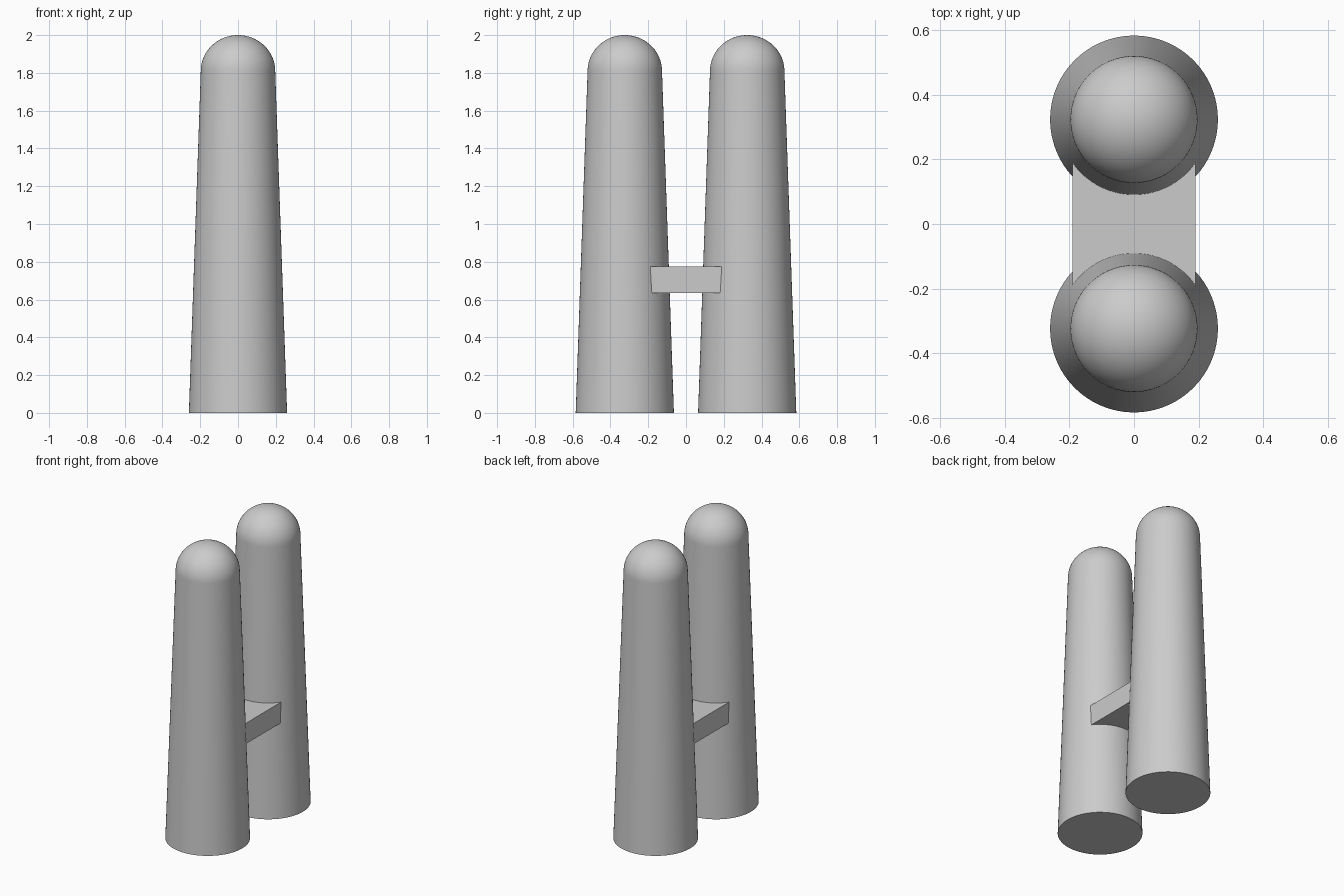
import bpy
import bmesh
import math

cube = bpy.data.objects.get("Cube")
if cube:
    bpy.data.objects.remove(cube, do_unlink=True)

BASE_R, CAP_R = 0.26, 0.197      # tower radius at foot and under the dome
HEIGHT, CAP_Z = 2.0, 1.81        # tower top and start of the dome
OFFSET = 0.324                   # tower distance from the centre
SIDES = 96

grey = bpy.data.materials.new("plain grey")
grey.use_nodes = True
colour = (0.6, 0.6, 0.6, 1)
grey.diffuse_color = colour
grey.node_tree.nodes["Principled BSDF"].inputs["Base Color"].default_value = colour


def add_object(name, bm):
    bmesh.ops.recalc_face_normals(bm, faces=bm.faces)
    mesh = bpy.data.meshes.new(name)
    bm.to_mesh(mesh)
    bm.free()
    mesh.materials.append(grey)
    obj = bpy.data.objects.new(name, mesh)
    bpy.context.collection.objects.link(obj)
    bpy.ops.object.select_all(action="DESELECT")
    obj.select_set(True)
    bpy.context.view_layer.objects.active = obj
    bpy.ops.object.shade_smooth_by_angle(angle=math.radians(35))
    return obj


def tower(name, y):
    """Tapered column with a domed top, turned from a profile."""
    steps = 20
    profile = [(0, 0), (BASE_R, 0)]
    for i in range(steps + 1):
        a = math.pi / 2 * i / steps
        profile.append((CAP_R * math.cos(a), CAP_Z + (HEIGHT - CAP_Z) * math.sin(a)))
    bm = bmesh.new()
    verts = [bm.verts.new((r, y, z)) for r, z in profile]
    edges = [bm.edges.new(pair) for pair in zip(verts, verts[1:])]
    bmesh.ops.spin(bm, geom=verts + edges, cent=(0, y, 0), axis=(0, 0, 1),
                   angle=math.tau, steps=SIDES)
    bmesh.ops.remove_doubles(bm, verts=bm.verts, dist=0.0001)
    return add_object(name, bm)


def bridge(name, half_width, low, high):
    """Flat walkway whose ends are hollowed to fit the towers."""
    bm = bmesh.new()
    steps = 24
    rows = []
    for i in range(steps + 1):
        x = half_width * (2 * i / steps - 1)
        row = []
        for side, z in ((-1, low), (1, low), (1, high), (-1, high)):
            r = BASE_R + (CAP_R - BASE_R) * z / CAP_Z
            y = OFFSET - math.sqrt(r * r - x * x) + 0.001
            row.append(bm.verts.new((x, side * y, z)))
        rows.append(row)
    for a, b in zip(rows, rows[1:]):
        for k in range(4):
            n = (k + 1) % 4
            bm.faces.new((a[k], a[n], b[n], b[k]))
    bm.faces.new(rows[0])
    bm.faces.new(rows[-1])
    return add_object(name, bm)


tower("front_tower", -OFFSET)
tower("back_tower", OFFSET)
bridge("connecting_bridge", 0.19, 0.635, 0.775)
